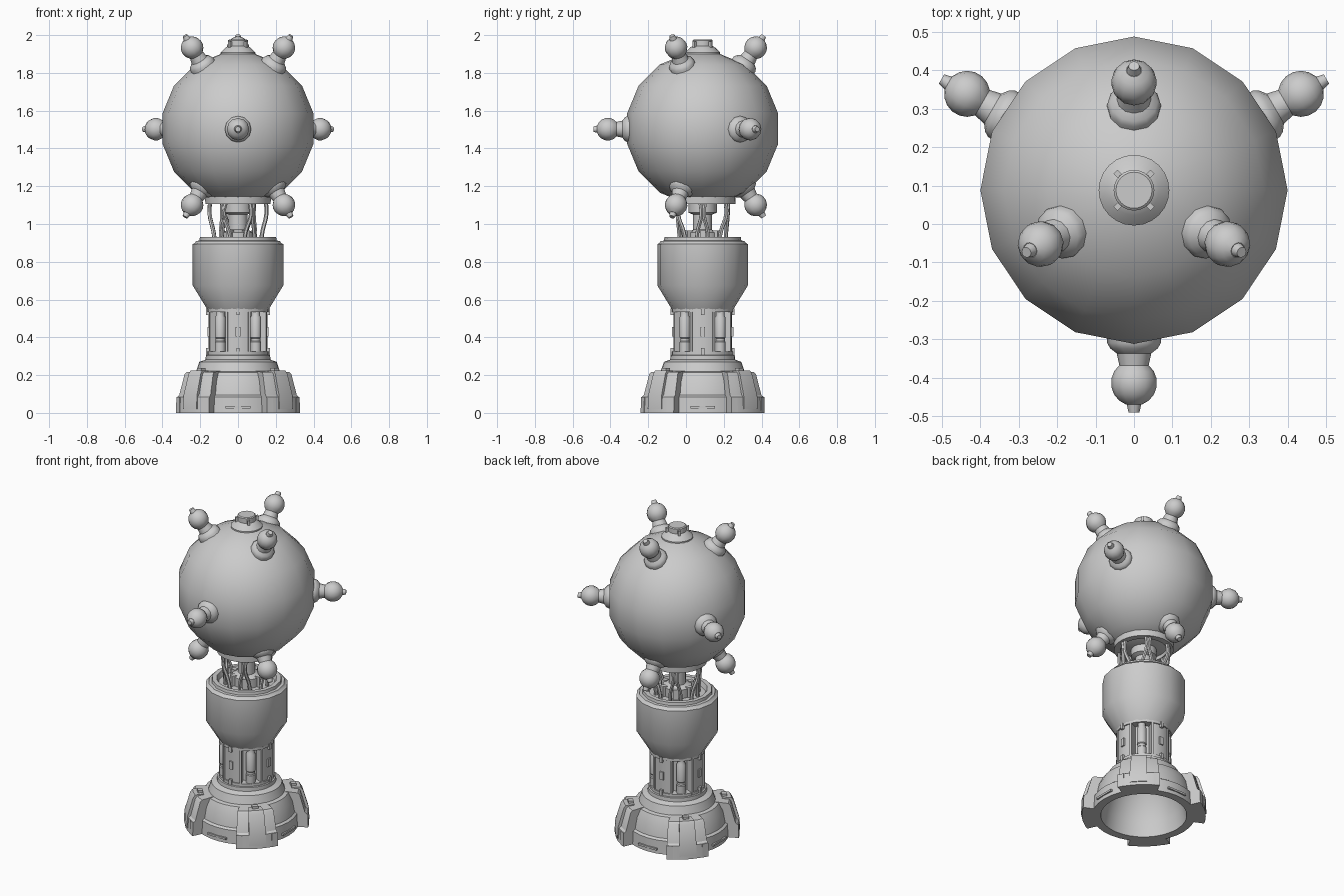
import bpy, bmesh, random
from math import sin, cos, pi, radians
from mathutils import Vector, Matrix

if "Cube" in bpy.data.objects:
    bpy.data.objects.remove(bpy.data.objects["Cube"])

AXIS = Vector((0, 0.088, 0))   # common vertical axis of the whole model


def lathe(name, prof, segs, start=0, sweep=360, closed=False, mat=None):
    """Revolve an (r, z) profile about z; partial sweeps of closed profiles get capped."""
    bm = bmesh.new()
    full = sweep == 360
    cols = []
    for i in range(segs if full else segs + 1):
        a = radians(start + sweep * i / segs)
        cols.append([bm.verts.new((r * cos(a), r * sin(a), z)) for r, z in prof])
    for i in range(segs):
        a, b = cols[i], cols[(i + 1) % len(cols)]
        for j in range(len(prof) if closed else len(prof) - 1):
            k = (j + 1) % len(prof)
            bm.faces.new((a[j], b[j], b[k], a[k]))
    if not full:
        bm.faces.new(cols[0])
        bm.faces.new(cols[-1])
    bmesh.ops.remove_doubles(bm, verts=bm.verts, dist=1e-5)
    bmesh.ops.recalc_face_normals(bm, faces=bm.faces)
    bm.transform(Matrix.Translation(AXIS) @ (mat or Matrix()))
    return finish(name, bm)


def finish(name, bm):
    me = bpy.data.meshes.new(name)
    bm.to_mesh(me)
    bm.free()
    ob = bpy.data.objects.new(name, me)
    bpy.context.collection.objects.link(ob)
    return ob


def box(name, size, angle, r, z, tilt=0):
    """Box at polar position; size = (radial, tangential, vertical)."""
    bm = bmesh.new()
    bmesh.ops.create_cube(bm, size=1)
    bm.transform(Matrix.Translation(AXIS) @ Matrix.Rotation(radians(angle), 4, 'Z')
                 @ Matrix.Translation((r, 0, z)) @ Matrix.Rotation(radians(tilt), 4, 'Y')
                 @ Matrix.Diagonal((*size, 1)))
    return finish(name, bm)


# Hollow base dome, open underneath
lathe("base_dome", [(.30, 0), (.297, .085), (.283, .095), (.27, .165), (.245, .215), (.222, .22),
                    (.205, .27), (.172, .282), (.17, .305), (.155, .31), (.10, .31), (.10, .285),
                    (.15, .275), (.205, .2), (.235, .09), (.25, 0)], 32, closed=True)

# Four wedge feet with lug, knob and side ribs
for a in (45, 135, 225, 315):
    lathe("foot", [(.25, 0), (.36, 0), (.355, .085), (.343, .095), (.312, .205), (.30, .216),
                   (.21, .222), (.25, .1)], 6, a - 20, 40, True)
    lathe("foot_lug", [(.28, .02), (.364, .02), (.362, .09), (.328, .205), (.315, .224), (.26, .224)],
          2, a - 8, 16, True)
    box("foot_knob", (.03, .035, .02), a, .275, .228)
    for s in (-1, 1):
        lathe("foot_rib", [(.28, 0), (.362, 0), (.36, .085), (.28, .085)], 1, a + s * 17 - 3, 6, True)
for a in (0, 90, 180, 270):
    box("base_plate", (.012, .13, .012), a, .299, .03)

# Column: core, curved panels, canisters and rails
lathe("column_core", [(0, .29), (.112, .29), (.112, .56), (0, .56)], 24)
lathe("column_foot_ring", [(.10, .30), (.162, .30), (.162, .325), (.10, .325)], 32, closed=True)
lathe("column_top_ring", [(.10, .535), (.162, .535), (.162, .56), (.10, .56)], 32, closed=True)
for a in (0, 90, 180, 270):
    lathe("column_panel", [(.10, .31), (.155, .31), (.155, .55), (.10, .55)], 6, a - 24, 48, True)
    box("panel_box", (.015, .025, .05), a, .155, .43)
    for z in (.325, .535):
        box("panel_clip", (.018, .018, .035), a, .16, z)
    for s in (-1, 1):
        lathe("panel_rail", [(.14, .31), (.163, .31), (.163, .55), (.14, .55)], 1, a + s * 22 - 2, 4, True)
    c = radians(a + 45)
    lathe("canister", [(0, .325), (.028, .325), (.028, .375), (.024, .38), (.024, .395), (.028, .4),
                       (.028, .505), (.022, .515), (.022, .54), (0, .54)], 12,
          mat=Matrix.Translation((.133 * cos(c), .133 * sin(c), 0)))

# Drum with stepped lip and recessed top
lathe("drum", [(0, .547), (.162, .547), (.24, .675), (.24, .893), (.228, .9), (.222, .91), (.205, .912),
               (.202, .93), (.175, .93), (.165, .90), (0, .90)], 16)

# Neck post
lathe("neck_post", [(0, .89), (.085, .89), (.085, .955), (.06, .965), (.05, .97), (.05, 1.05),
                    (.075, 1.06), (.075, 1.13), (0, 1.13)], 16)
for a in range(0, 360, 60):
    box("neck_block", (.03, .03, .07), a, .085, .93)

# Bent cables in pairs around the neck
random.seed(4)
for i in range(12):
    a = radians(30 * i + 15)
    s = 1 if i % 2 else -1
    cu = bpy.data.curves.new("cable", 'CURVE')
    cu.dimensions = '3D'
    cu.bevel_depth = .011
    cu.bevel_resolution = 1
    cu.resolution_u = 4
    sp = cu.splines.new('BEZIER')
    j = random.uniform(-.05, .05)
    pts = [(.125, 0, .89), (.132, .08 + j, .96), (.15, .24 + j, 1.05), (.148, .16, 1.13)]
    sp.bezier_points.add(len(pts) - 1)
    for p, (r, da, z) in zip(sp.bezier_points, pts):
        t = a + s * da
        p.co = AXIS + Vector((r * cos(t), r * sin(t), z))
        p.handle_left_type = p.handle_right_type = 'AUTO'
    bpy.context.collection.objects.link(bpy.data.objects.new("cable", cu))

# Collar and big 16-sided sphere
lathe("sphere_collar", [(.175, 1.165), (.173, 1.107), (.135, 1.107), (.125, 1.165)], 32, closed=True)
ZS, RS = 1.505, .408
lats = [-78.75 + 22.5 * k for k in range(8)]
lathe("sphere", [(0, ZS - .39)] + [(RS * cos(radians(t)), ZS + RS * sin(radians(t))) for t in lats]
      + [(0, ZS + .405)], 16)

# Cap on top of the sphere with four clips
lathe("top_cap", [(0, 1.88), (.092, 1.89), (.092, 1.908), (.065, 1.935), (.053, 1.942), (.053, 1.972),
                  (.047, 1.977), (0, 1.977)], 24)
for a in (45, 135, 225, 315):
    box("cap_clip", (.025, .014, .03), a, .056, 1.95)

# Knobbed spikes: three level, three up, three down
ball = [(.06 * cos(radians(t)), .502 + .06 * sin(radians(t))) for t in range(-50, 71, 20)]
spike = [(0, .36), (.07, .36), (.07, .398), (.062, .412), (.045, .425), (.038, .457)] + ball + \
        [(.019, .558), (.014, .579), (0, .579)]
for elev, z, first in ((0, 1.502, 30), (56, 1.517, 90), (-56, 1.517, 90)):
    for k in range(3):
        rot = Matrix.Rotation(radians(first + 120 * k), 4, 'Z') @ Matrix.Rotation(radians(90 - elev), 4, 'Y')
        lathe("spike", spike, 12, mat=Matrix.Translation((0, 0, z)) @ rot)

# Shading
bpy.ops.object.select_all(action='SELECT')
bpy.context.view_layer.objects.active = bpy.data.objects["sphere"]
bpy.ops.object.convert(target='MESH')
bpy.ops.object.shade_smooth_by_angle(angle=radians(32))
